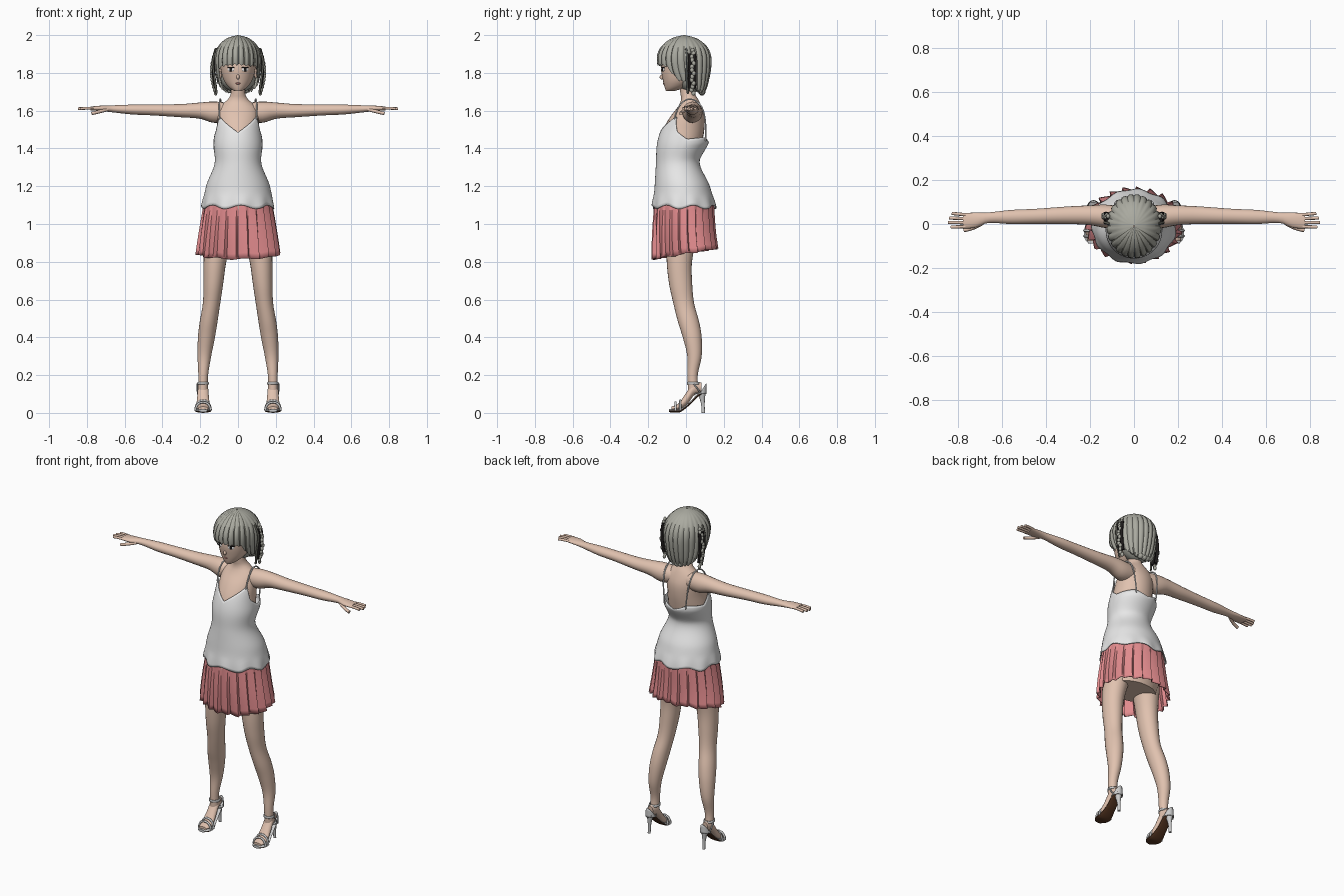
import bpy, bmesh, math
from mathutils import Vector, Matrix

if bpy.data.objects.get("Cube"):
    bpy.data.objects.remove(bpy.data.objects["Cube"])


def material(name, *rgb):
    m = bpy.data.materials.new(name)
    m.use_nodes = True
    m.diffuse_color = (*rgb, 1)
    m.node_tree.nodes["Principled BSDF"].inputs["Base Color"].default_value = (*rgb, 1)
    return m


SKIN = material("skin", .75, .54, .43)
WHITE = material("white cloth", .8, .8, .8)
PINK = material("pink cloth", .76, .26, .27)
HAIR = material("grey hair", .4, .4, .35)
DARK_HAIR = material("dark hair", .12, .12, .1)
BLACK = material("black", .012, .01, .01)
BROWN = material("brown sole", .09, .035, .015)
SHOE = material("pale shoe", .6, .6, .6)
LIP = material("lip", .55, .25, .22)


def lerp_keys(keys, t):
    """Piecewise linear value at t."""
    for (a, va), (b, vb) in zip(keys, keys[1:]):
        if t <= b:
            return va + (vb - va) * max(t - a, 0) / (b - a)
    return keys[-1][1]


def ring_at(rings, t):
    """Smooth cross-section (centre u, centre v, radius u, radius v) at t."""
    last = len(rings) - 1
    t = min(max(t, rings[0][0]), rings[-1][0])
    i = next(k for k in range(last) if t <= rings[k + 1][0])
    p, q = rings[i], rings[i + 1]
    before, after = rings[max(i - 1, 0)], rings[min(i + 2, last)]
    h = q[0] - p[0]
    f = (t - p[0]) / h
    out = []
    for k in range(1, 5):
        m0 = (q[k] - before[k]) / (q[0] - before[0]) * h
        m1 = (after[k] - p[k]) / (after[0] - p[0]) * h
        out.append(p[k] * (1 + 2 * f) * (1 - f) ** 2 + m0 * f * (1 - f) ** 2
                   + q[k] * f * f * (3 - 2 * f) - m1 * f * f * (1 - f))
    return out[0], out[1], max(out[2], .002), max(out[3], .002)


def finish(name, bm, mats, angle=50):
    bmesh.ops.recalc_face_normals(bm, faces=bm.faces)
    me = bpy.data.meshes.new(name)
    bm.to_mesh(me)
    bm.free()
    for m in mats:
        me.materials.append(m)
    ob = bpy.data.objects.new(name, me)
    bpy.context.collection.objects.link(ob)
    bpy.ops.object.select_all(action='DESELECT')
    ob.select_set(True)
    bpy.context.view_layer.objects.active = ob
    bpy.ops.object.shade_smooth_by_angle(angle=math.radians(angle))
    return ob


def shell(name, rings, mats, low=None, high=None, cols=28, rows=28, axis='z',
          bump=None, paint=None, caps=True, thick=0, grow=0, dome=False):
    """Skin a tube through rings; low/high trim each column, bump shifts its radius."""
    bm = bmesh.new()
    grid = []
    for j in range(rows + 1):
        f = j / rows
        f = math.sin(f * math.pi / 2) if dome else f
        row = []
        for i in range(cols):
            a = math.tau * i / cols
            d = min(a, math.tau - a)
            lo = low(d, a) if low else rings[0][0]
            hi = high(d, a) if high else rings[-1][0]
            t = lo + (hi - lo) * f
            cu, cv, ru, rv = ring_at(rings, t)
            g = grow + (bump(d, a, t, i) if bump else 0)
            u, v = cu + (ru + g) * math.sin(a), cv - (rv + g) * math.cos(a)
            row.append(bm.verts.new({'z': (u, v, t), 'x': (t, u, v), 'y': (u, t, v)}[axis]))
        grid.append(row)
    for j in range(rows):
        for i in range(cols):
            k = (i + 1) % cols
            face = bm.faces.new((grid[j][i], grid[j][k], grid[j + 1][k], grid[j + 1][i]))
            if paint:
                face.material_index = paint(i, math.tau * i / cols, face)
    if caps:
        bm.faces.new(grid[0])
        bm.faces.new(grid[-1])
    ob = finish(name, bm, mats)
    if thick:
        mod = ob.modifiers.new("thickness", 'SOLIDIFY')
        mod.thickness, mod.offset = thick, -1
    return ob


def mirrored(rings, s):
    """Flip the sideways centre of upright or lengthwise rings."""
    return [(r[0], r[1] * s, *r[2:]) for r in rings]


def tube(name, points, radius, mat):
    cu = bpy.data.curves.new(name, 'CURVE')
    cu.dimensions, cu.bevel_depth, cu.bevel_resolution, cu.use_fill_caps = '3D', radius, 2, True
    sp = cu.splines.new('NURBS')
    sp.points.add(len(points) - 1)
    for p, co in zip(sp.points, points):
        p.co = (*co, 1)
    sp.use_endpoint_u, sp.order_u, sp.resolution_u = True, 3, 6
    cu.materials.append(mat)
    ob = bpy.data.objects.new(name, cu)
    bpy.context.collection.objects.link(ob)


def balls(name, centres, size, mat, turn=0):
    bm = bmesh.new()
    for c in centres:
        m = Matrix.Translation(c) @ Matrix.Rotation(turn, 4, 'Z') @ Matrix.Diagonal((*size, 1))
        bmesh.ops.create_uvsphere(bm, u_segments=12, v_segments=8, radius=1, matrix=m)
    return finish(name, bm, [mat])


# Torso and neck
torso = [(.88, 0, -.01, .15, .11), (1.06, 0, -.01, .183, .16), (1.2, 0, -.02, .165, .142),
         (1.32, 0, -.043, .12, .112), (1.42, 0, -.03, .125, .12), (1.5, 0, -.012, .118, .116),
         (1.57, 0, .008, .116, .097), (1.62, 0, .02, .105, .07), (1.66, 0, .02, .06, .052),
         (1.69, 0, .008, .045, .045), (1.77, 0, 0, .042, .042)]
shell("body", torso, [SKIN], rows=48, grow=-.007)

# Camisole with a pointed neckline, low back and rippled hem
neck_keys = [(0, 1.485), (.95, 1.57), (1.3, 1.49), (1.8, 1.45), (2.6, 1.46), (math.pi, 1.43)]


def cloth_bump(d, a, z, i):
    hem = max(0, 1.16 - z) / .08
    loose_back = .025 * max(0, -math.cos(d)) * max(0, 1 - abs(z - 1.43) / .09)
    return .004 + loose_back + hem * (.006 + .005 * math.sin(a * 11))


shell("camisole", torso, [WHITE], low=lambda d, a: 1.09 + .01 * math.sin(a * 7 + 1),
      high=lambda d, a: lerp_keys(neck_keys, d), cols=72, rows=28,
      bump=cloth_bump, caps=False, thick=.005)

# Pleated skirt, longer in front
skirt = [(.8, 0, 0, .208, .16), (.95, 0, -.01, .195, .155), (1.12, 0, -.01, .176, .153)]
PLEATS = 22
shell("skirt", skirt, [PINK], low=lambda d, a: .842 - .028 * math.cos(d) + .004 * math.sin(a * 9),
      cols=PLEATS * 6, rows=10, caps=False, thick=.004,
      bump=lambda d, a, z, i: (i % 6) / 5 * (.006 + .06 * (1.1 - z)))

# Head
head = [(1.703, 0, -.085, .018, .02), (1.72, 0, -.06, .045, .052), (1.76, 0, -.035, .075, .087),
        (1.82, 0, -.02, .092, .112), (1.88, 0, -.01, .1, .115), (1.94, 0, -.005, .085, .095),
        (1.98, 0, 0, .03, .03)]
shell("head", head, [SKIN], cols=32)


def on_face(x, z):
    cu, cv, ru, rv = ring_at(head, z)
    return Vector((x, cv - rv * math.sqrt(1 - (x / ru) ** 2), z))


balls("nose", [on_face(0, 1.778)], (.009, .014, .013), SKIN)
balls("mouth", [on_face(0, 1.744)], (.014, .004, .005), LIP)
for s, side in ((1, "left"), (-1, "right")):
    turn = s * .38
    balls(side + "_eye_white", [on_face(.038 * s, 1.818)], (.019, .003, .01), WHITE, turn)
    balls(side + "_iris", [on_face(.038 * s, 1.818)], (.01, .0045, .0105), BLACK, turn)
    balls(side + "_lash", [on_face(.038 * s, 1.828)], (.021, .0045, .004), BLACK, turn)
    balls(side + "_ear", [(.094 * s, -.012, 1.8)], (.01, .018, .03), SKIN)

# Hair cap with fringe and ridged strands
hair = [(1.68, 0, .03, .07, .055), (1.72, 0, .018, .095, .088), (1.77, 0, .004, .11, .115),
        (1.82, 0, -.006, .117, .134), (1.88, 0, -.01, .12, .14), (1.93, 0, -.01, .108, .124),
        (1.965, 0, -.01, .082, .093), (1.988, 0, -.01, .048, .053), (2, 0, -.01, .003, .003)]
fringe = [(0, 1.845), (.85, 1.835), (1.15, 1.76), (1.6, 1.75), (2.2, 1.7), (math.pi, 1.685)]
shell("hair_cap", hair, [HAIR, DARK_HAIR], cols=96, rows=20, dome=True, caps=False,
      low=lambda d, a: lerp_keys(fringe, d) + .006 * math.sin(a * 31),
      bump=lambda d, a, z, i: (.005 if i % 4 else -.002) * min(1, (2 - z) * 12),
      paint=lambda i, a, f: int(i % 4 == 0 and math.cos(a) > .35))
balls("hair_inner", [(0, .03, 1.78)], (.095, .082, .085), HAIR)
balls("nape_braid", [(.075 * math.sin(k * .3), .02 + .065 * math.cos(k * .3), 1.70 + .003 * k * k)
                     for k in range(-4, 5)], (.018, .018, .02), HAIR)

for s, side in ((1, "left"), (-1, "right")):
    # Hanging side braids with dark ribbons
    balls(side + "_braid", [(s * (.118 + .022 * math.sin(k * .24)), .035 + .006 * math.sin(k * 2),
                             1.92 - .0175 * k) for k in range(14)], (.009, .011, .013), HAIR)
    tube(side + "_thin_lock", [(.11 * s, 0, 1.93), (.14 * s, .01, 1.88), (.125 * s, .0, 1.78),
                               (.113 * s, .01, 1.69)], .006, DARK_HAIR)
    for y in (.018, .045):
        tube(side + "_ribbon", [(.122 * s, y, 1.9), (.14 * s, y + .005, 1.82),
                                (.118 * s, y, 1.72)], .009, BLACK)

    # Shoulder strap
    tube(side + "_strap", [(.097 * s, -.062, 1.555), (.102 * s, -.045, 1.63), (.092 * s, .03, 1.675),
                           (.088 * s, .11, 1.6), (.07 * s, .105, 1.44)], .004, WHITE)

    # Arm and flat hand, built along x
    arm = [(.05, .03, 1.592, .05, .05), (.13, .035, 1.592, .053, .056), (.2, .04, 1.6, .045, .043),
           (.3, .04, 1.6, .04, .035), (.45, .035, 1.604, .034, .029), (.56, .032, 1.606, .032, .026),
           (.67, .028, 1.61, .024, .018), (.72, .018, 1.612, .034, .015), (.78, .014, 1.612, .036, .01)]
    ob = shell(side + "_arm", arm, [SKIN], axis='x', rows=36, cols=20)
    ob.scale.x = s
    for k in range(4):
        y = -.012 + k * .018
        reach = .85 - .012 * abs(k - 1.3)
        tube(side + "_finger", [(.765 * s, y, 1.613), (.81 * s, y * 1.1, 1.614),
                                (reach * s, y * 1.15, 1.61)], .0075, SKIN)
    tube(side + "_thumb", [(.69 * s, .005, 1.606), (.73 * s, -.022, 1.595),
                           (.775 * s, -.028, 1.585)], .009, SKIN)

    # Leg
    leg = [(.12, .185, .038, .026, .028), (.2, .184, .035, .026, .027), (.3, .178, .045, .036, .038),
           (.4, .167, .033, .045, .05), (.48, .156, .014, .047, .056), (.58, .14, -.012, .046, .055),
           (.68, .131, -.028, .052, .061), (.8, .122, -.035, .06, .067), (.97, .1, -.02, .078, .085)]
    shell(side + "_leg", mirrored(leg, s), [SKIN], rows=40, cols=24)

    # Arched foot and high heeled sandal, built along y
    foot = [(-.078, .185, .024, .026, .009), (-.04, .185, .033, .036, .017), (0, .185, .07, .032, .035),
            (.04, .185, .125, .027, .035), (.082, .185, .135, .018, .025)]
    shell(side + "_foot", mirrored(foot, s), [SKIN], axis='y', cols=18)
    sole = [(-.09, .185, .012, .022, .008), (-.065, .185, .011, .041, .009), (-.03, .185, .013, .042, .009),
            (.02, .185, .05, .032, .008), (.065, .185, .095, .029, .009), (.1, .185, .112, .02, .01)]
    shell(side + "_sole", mirrored(sole, s), [SHOE, BROWN], axis='y', cols=18,
          paint=lambda i, a, f: int(math.cos(a) > .1))
    heel = [(0, .185, .092, .008, .009), (.05, .185, .089, .009, .01), (.11, .185, .082, .02, .022)]
    shell(side + "_heel", mirrored(heel, s), [SHOE], cols=12, rows=8)
    cup = [(.1, .185, .075, .03, .034), (.155, .185, .072, .026, .036)]
    shell(side + "_heel_cup", mirrored(cup, s), [SHOE], cols=24, rows=4, caps=False, thick=.003,
          high=lambda d, a: .105 + .05 * max(0, -math.cos(d)))
    band = [(.15, .185, .04, .031, .034), (.163, .185, .038, .03, .033)]
    shell(side + "_ankle_strap", mirrored(band, s), [SHOE], rows=2, caps=False, thick=.004)
    for y, top in ((-.055, .056), (-.03, .066)):
        tube(side + "_toe_strap", [((.185 + dx) * s, y, z) for dx, z in
                                   ((-.041, .012), (-.036, top), (.036, top), (.041, .012))], .006, SHOE)
    tube(side + "_side_strap", [((.185 + .03) * s, .04, .155), ((.185 + .032) * s, .06, .13),
                                ((.185 + .028) * s, .08, .1)], .004, SHOE)
